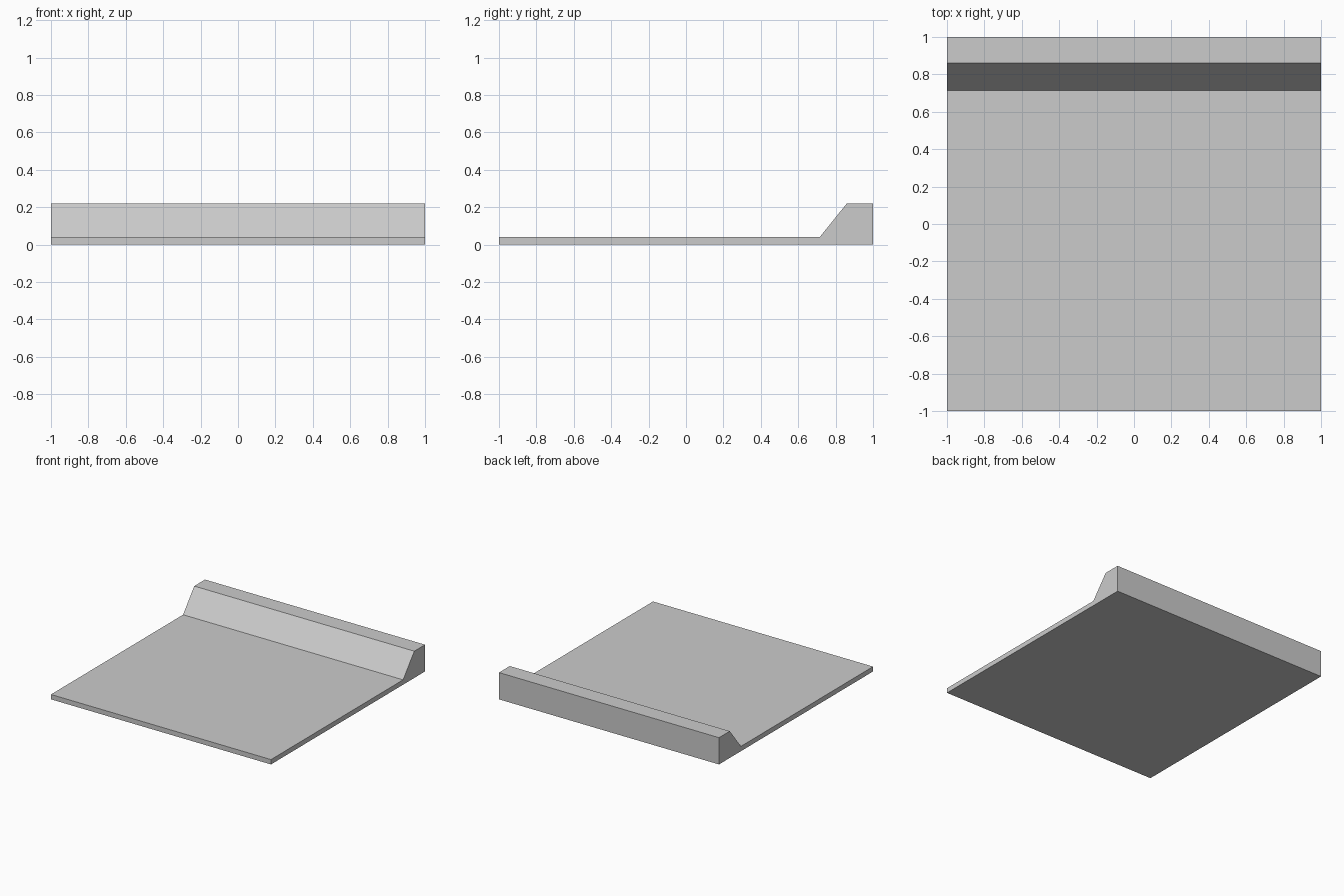
import bpy
import bmesh

cube = bpy.data.objects.get("Cube")
if cube:
    bpy.data.objects.remove(cube, do_unlink=True)

# Single flat grey
grey = bpy.data.materials.new("light_grey")
grey.use_nodes = True
colour = (0.6, 0.6, 0.6, 1)
grey.diffuse_color = colour
grey.node_tree.nodes["Principled BSDF"].inputs["Base Color"].default_value = colour

# Side profile (y, z): thin slab rising by a slope to a raised back edge
profile = [(-1, 0), (1, 0), (1, 0.22), (0.86, 0.22), (0.715, 0.04), (-1, 0.04)]

# Extrude the profile across the full width
bm = bmesh.new()
side = bm.faces.new([bm.verts.new((-1, y, z)) for y, z in profile])
result = bmesh.ops.extrude_face_region(bm, geom=[side])
moved = [v for v in result["geom"] if isinstance(v, bmesh.types.BMVert)]
bmesh.ops.translate(bm, verts=moved, vec=(2, 0, 0))
bmesh.ops.recalc_face_normals(bm, faces=bm.faces)

mesh = bpy.data.meshes.new("floor_with_raised_edge")
bm.to_mesh(mesh)
bm.free()
mesh.materials.append(grey)
slab = bpy.data.objects.new("floor_with_raised_edge", mesh)
bpy.context.collection.objects.link(slab)
